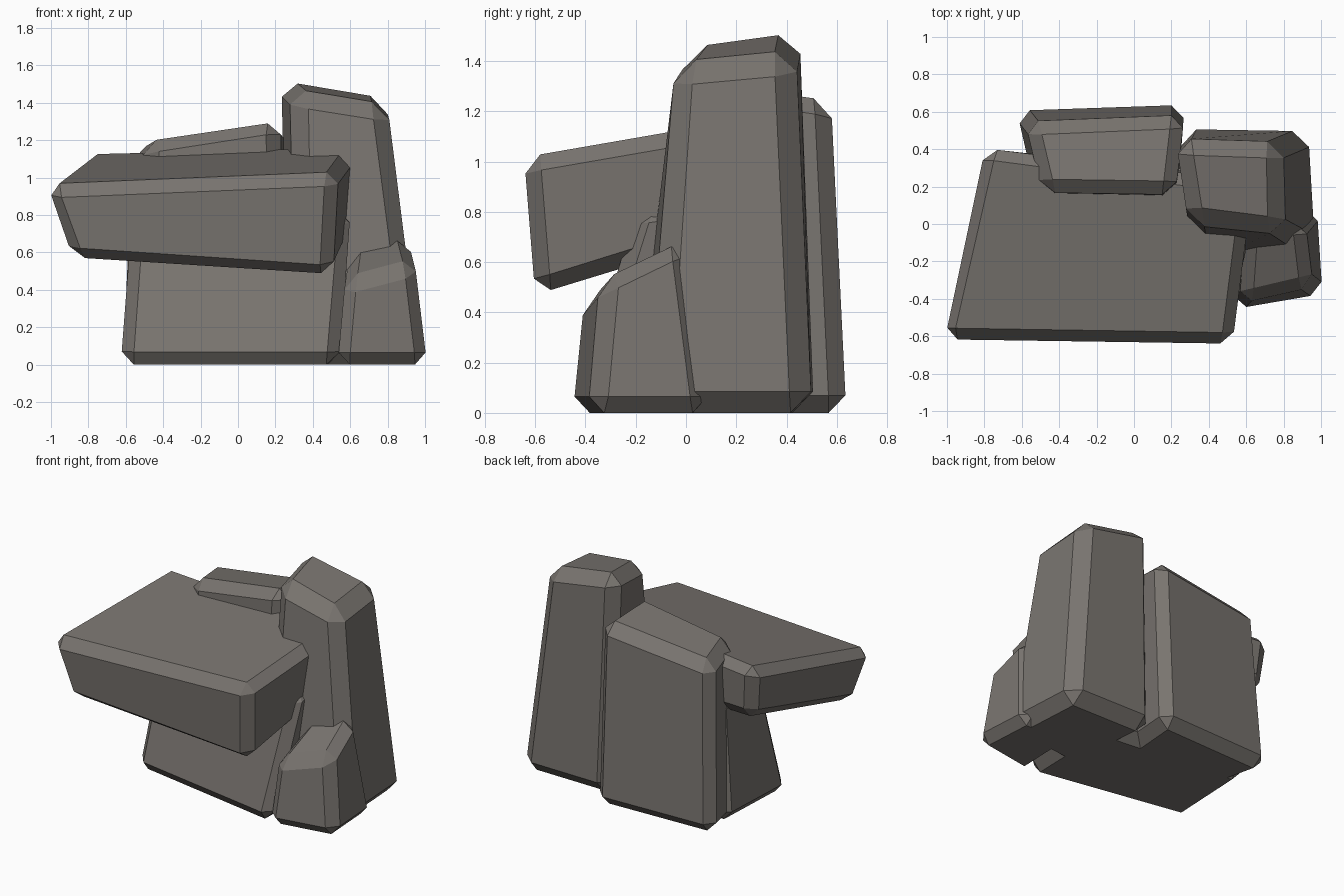
import bpy, bmesh

stone = bpy.data.materials.new("warm grey stone")
stone.diffuse_color = (0.19, 0.175, 0.16, 1)


def rock(name, bottom, top, chamfer):
    """Six-sided block (corners: front left, front right, back right, back left) with chamfered edges."""
    bm = bmesh.new()
    lo = [bm.verts.new(p) for p in bottom]
    hi = [bm.verts.new(p) for p in top]
    bm.faces.new(lo[::-1])
    bm.faces.new(hi)
    for i in range(4):
        j = (i + 1) % 4
        bm.faces.new((lo[i], lo[j], hi[j], hi[i]))
    bmesh.ops.bevel(bm, geom=bm.edges[:], offset=chamfer, offset_type='OFFSET',
                    segments=1, profile=0.5, affect='EDGES')
    bmesh.ops.recalc_face_normals(bm, faces=bm.faces[:])
    mesh = bpy.data.meshes.new(name)
    bm.to_mesh(mesh)
    bm.free()
    mesh.materials.append(stone)
    obj = bpy.data.objects.new(name, mesh)
    bpy.context.collection.objects.link(obj)
    return obj


# Overhanging slab resting on the other stones
rock("overhanging_slab",
     [(-0.89, -0.60, 0.56), (0.50, -0.60, 0.465), (0.62, 0.25, 0.73), (-0.77, 0.38, 0.77)],
     [(-1.035, -0.62, 0.955), (0.53, -0.645, 1.02), (0.64, 0.22, 1.17), (-0.80, 0.41, 1.135)], 0.065)

# Low stone under the slab
rock("front_base_stone",
     [(-0.63, -0.25, 0), (0.54, -0.46, 0), (0.56, 0.30, 0), (-0.60, 0.42, 0)],
     [(-0.575, -0.08, 0.76), (0.61, -0.20, 0.82), (0.57, 0.25, 0.88), (-0.53, 0.40, 0.85)], 0.07)

# Upright stone at the back
rock("back_stone",
     [(-0.52, 0.13, 0), (0.23, 0.10, 0), (0.27, 0.64, 0), (-0.63, 0.61, 0)],
     [(-0.49, 0.17, 1.20), (0.22, 0.16, 1.31), (0.27, 0.58, 1.25), (-0.58, 0.545, 1.15)], 0.07)

# Tall pillar on the right
rock("tall_pillar",
     [(0.32, -0.22, 0), (0.98, -0.15, 0), (0.94, 0.50, 0), (0.25, 0.51, 0)],
     [(0.29, 0.01, 1.465), (0.80, -0.055, 1.385), (0.79, 0.435, 1.43), (0.22, 0.455, 1.53)], 0.085)

# Small stone at the foot of the pillar
rock("small_stone",
     [(0.53, -0.46, 0), (1.015, -0.38, 0), (0.985, 0.09, 0), (0.55, 0.10, 0)],
     [(0.57, -0.42, 0.44), (0.95, -0.33, 0.54), (0.91, 0.00, 0.70), (0.60, 0.00, 0.65)], 0.065)
